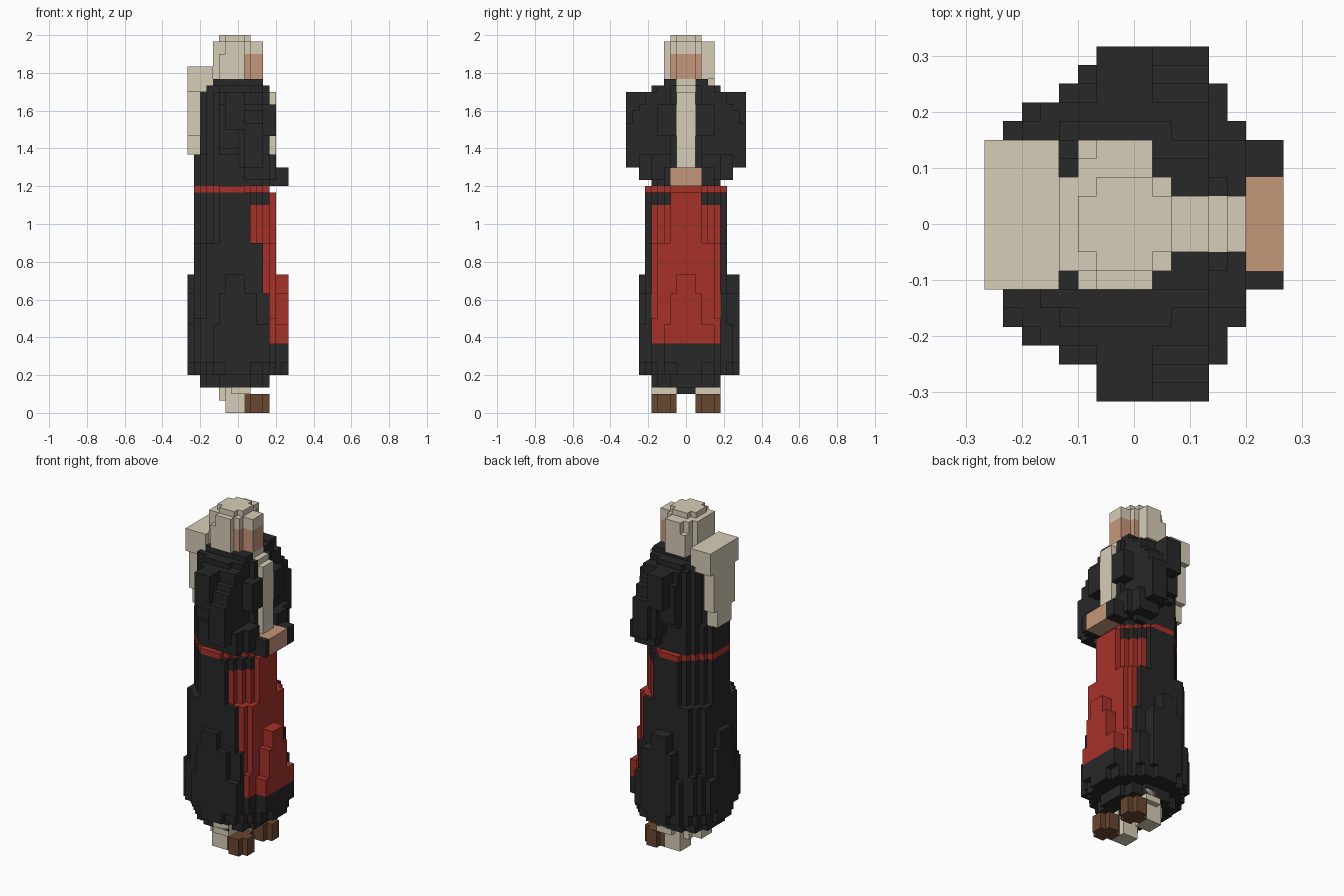
import bpy, bmesh, math
from mathutils import Vector

if "Cube" in bpy.data.objects:
    bpy.data.objects.remove(bpy.data.objects["Cube"], do_unlink=True)

U = 1 / 30  # size of one block


def material(name, rgb):
    m = bpy.data.materials.new(name)
    m.use_nodes = True
    m.diffuse_color = (*rgb, 1)
    m.node_tree.nodes["Principled BSDF"].inputs["Base Color"].default_value = (*rgb, 1)
    return m


BLACK = material("black cloth", (0.021, 0.021, 0.022))
RED = material("red cloth", (0.38, 0.031, 0.022))
BEIGE = material("pale hair", (0.68, 0.615, 0.475))
SKIN = material("skin", (0.56, 0.31, 0.195))
BROWN = material("brown leather", (0.14, 0.063, 0.03))


def cells(x, y, z, power=None):
    """Blocks in a box, or in an upright rounded column when power is given."""
    found = set()
    cx, cy = sum(x) / 2, sum(y) / 2
    rx, ry = (x[1] - x[0]) / 2, (y[1] - y[0]) / 2
    for i in range(x[0], x[1]):
        for j in range(math.ceil(y[0]), math.ceil(y[1])):
            u, v = abs(i + 0.5 - cx) / rx, abs(j - cy) / ry
            if power is None or u ** power + v ** power <= 1:
                found |= {(i, j, k) for k in range(z[0], z[1])}
    return found


def mirrored(group):
    return group | {(i, -j, k) for i, j, k in group}


DIRECTIONS = [Vector(d) for d in
              ((1, 0, 0), (-1, 0, 0), (0, 1, 0), (0, -1, 0), (0, 0, 1), (0, 0, -1))]


def build(name, group, mats, rule=lambda i, j, k: 0):
    """Skin a set of blocks with its outer faces and merge the flat areas."""
    bm = bmesh.new()
    for cell in sorted(group):
        centre = Vector((cell[0] + 0.5, cell[1], cell[2] + 0.5))
        for d in DIRECTIONS:
            if tuple(int(c + s) for c, s in zip(cell, d)) in group:
                continue
            a = Vector((d.y, d.z, d.x)) / 2
            b = d.cross(a)
            corners = [centre + d / 2 + p for p in (a + b, b - a, -a - b, a - b)]
            face = bm.faces.new([bm.verts.new(c * U) for c in corners])
            face.material_index = rule(*cell)
    bmesh.ops.remove_doubles(bm, verts=bm.verts, dist=U / 10)
    bmesh.ops.recalc_face_normals(bm, faces=bm.faces)
    bmesh.ops.dissolve_limit(bm, angle_limit=0.02, verts=bm.verts, edges=bm.edges,
                             delimit={'MATERIAL'})
    mesh = bpy.data.meshes.new(name)
    bm.to_mesh(mesh)
    bm.free()
    for m in mats:
        mesh.materials.append(m)
    obj = bpy.data.objects.new(name, mesh)
    bpy.context.collection.objects.link(obj)


# Skirt core: rounded hem, then a column narrowing to the belt
skirt = cells((-3, 2), (-1.5, 1.5), (3, 4))
skirt |= cells((-6, 5), (-5.5, 5.5), (4, 6), 2.2)
skirt |= cells((-8, 8), (-7.5, 8.5), (6, 8), 1.6)
skirt |= cells((-7, 6), (-6.5, 6.5), (6, 8), 2.2)
skirt |= cells((-7, 6), (-5.5, 5.5), (8, 15)) | cells((-6, 5), (-6.5, 6.5), (8, 15))
skirt |= cells((-7, 6), (-4.5, 4.5), (15, 19)) | cells((-6, 5), (-5.5, 5.5), (15, 19))
skirt |= cells((-5, 5), (-6.5, 6.5), (15, 19))
skirt |= cells((-7, 6), (-6.5, 6.5), (19, 27), 3.2)
skirt |= cells((-7, 6), (-6.5, 6.5), (27, 35), 1.8)
skirt |= cells((-7, 5), (-6.5, 6.5), (35, 36), 1.75)
# Stepped folds swelling out at front, back and both sides
skirt |= cells((-8, 8), (-3.5, 4.5), (8, 14)) | cells((-4, 5), (-7.5, 7.5), (8, 14))
skirt |= cells((-8, 8), (-2.5, 2.5), (14, 19)) | cells((-3, 3), (-7.5, 8.5), (8, 19))
skirt |= cells((-8, 8), (-1.5, 1.5), (19, 22)) | cells((-2, 1), (-7.5, 8.5), (19, 22))


def skirt_colour(i, j, k):
    if k == 35:
        return 1
    panel = i >= 2 and abs(j) <= 5 and 11 <= k < 33
    neck = i >= 4 and abs(j) <= 2 and 33 <= k
    return int(panel or neck)


build("robe_skirt", skirt, [BLACK, RED], skirt_colour)

# Long beard
beard = cells((4, 6), (-1.5, 1.5), (39, 51)) | cells((4, 5), (-1.5, 1.5), (51, 52))
beard |= cells((3, 4), (-1.5, 1.5), (51, 53))
build("beard", beard, [BEIGE])

# Upper robe and collar
torso = cells((-7, 5), (-5.5, 5.5), (36, 41), 2)
torso |= cells((-6, 5), (-5.5, 5.5), (41, 52), 2.3)
torso |= cells((-4, 4), (-3.5, 3.5), (52, 53))
build("robe_top", torso - beard, [BLACK])

# Sleeves: shoulder, upper arm, elbow, forearm, lapel fold and cuff on each side
sleeves = cells((-4, 4), (4.5, 5.5), (36, 51)) | cells((-3, 4), (5.5, 6.5), (41, 51))
sleeves |= cells((-3, 4), (6.5, 7.5), (42, 49))
sleeves |= cells((-2, 1), (6.5, 9.5), (45, 51))
sleeves |= cells((0, 4), (5.5, 8.5), (39, 48))
sleeves |= cells((1, 4), (6.5, 9.5), (39, 46))
sleeves |= cells((1, 5), (4.5, 7.5), (37, 41))
sleeves |= cells((2, 6), (2.5, 5.5), (37, 41))
sleeves |= cells((3, 6), (1.5, 4.5), (44, 49))
sleeves |= cells((5, 8), (2.5, 3.5), (36, 39))
sleeves = mirrored(sleeves) | cells((5, 8), (3.5, 4.5), (36, 39))
build("sleeves", sleeves, [BLACK])

# Joined hands
build("hands", cells((5, 8), (-2.5, 2.5), (36, 39)), [SKIN])

# Head with hair cap and face
hair = cells((-3, 1), (-3.5, 4.5), (53, 57)) | cells((-2, 1), (-3.5, 4.5), (57, 59))
hair |= cells((-4, 1), (-2.5, 2.5), (52, 59)) | cells((-3, 1), (-2.5, 3.5), (57, 59))
hair |= cells((1, 2), (-2.5, 2.5), (57, 59)) | cells((2, 4), (-1.5, 1.5), (57, 59))
hair |= cells((-3, 2), (-1.5, 1.5), (59, 60)) | cells((-2, 1), (-2.5, 2.5), (59, 60))
build("hair", hair, [BEIGE])
face = cells((1, 2), (-2.5, 2.5), (53, 57)) | cells((2, 4), (-1.5, 1.5), (53, 57))
build("face", face, [SKIN])

# Hair falling down the back
back = cells((-8, -4), (-3.5, 4.5), (51, 55)) | cells((-8, -6), (-2.5, 3.5), (44, 51))
build("back_hair", back | cells((-8, -6), (-1.5, 2.5), (41, 44)), [BEIGE])

# Legs and shoes
legs = cells((-3, 1), (2.5, 3.5), (2, 5)) | cells((-2, 1), (1.5, 4.5), (0, 5))
build("legs", mirrored(legs | cells((-1, 2), (1.5, 5.5), (3, 5))), [BEIGE])
shoes = cells((1, 5), (2.5, 4.5), (0, 3)) | cells((2, 4), (1.5, 5.5), (0, 3))
build("shoes", mirrored(shoes), [BROWN])
